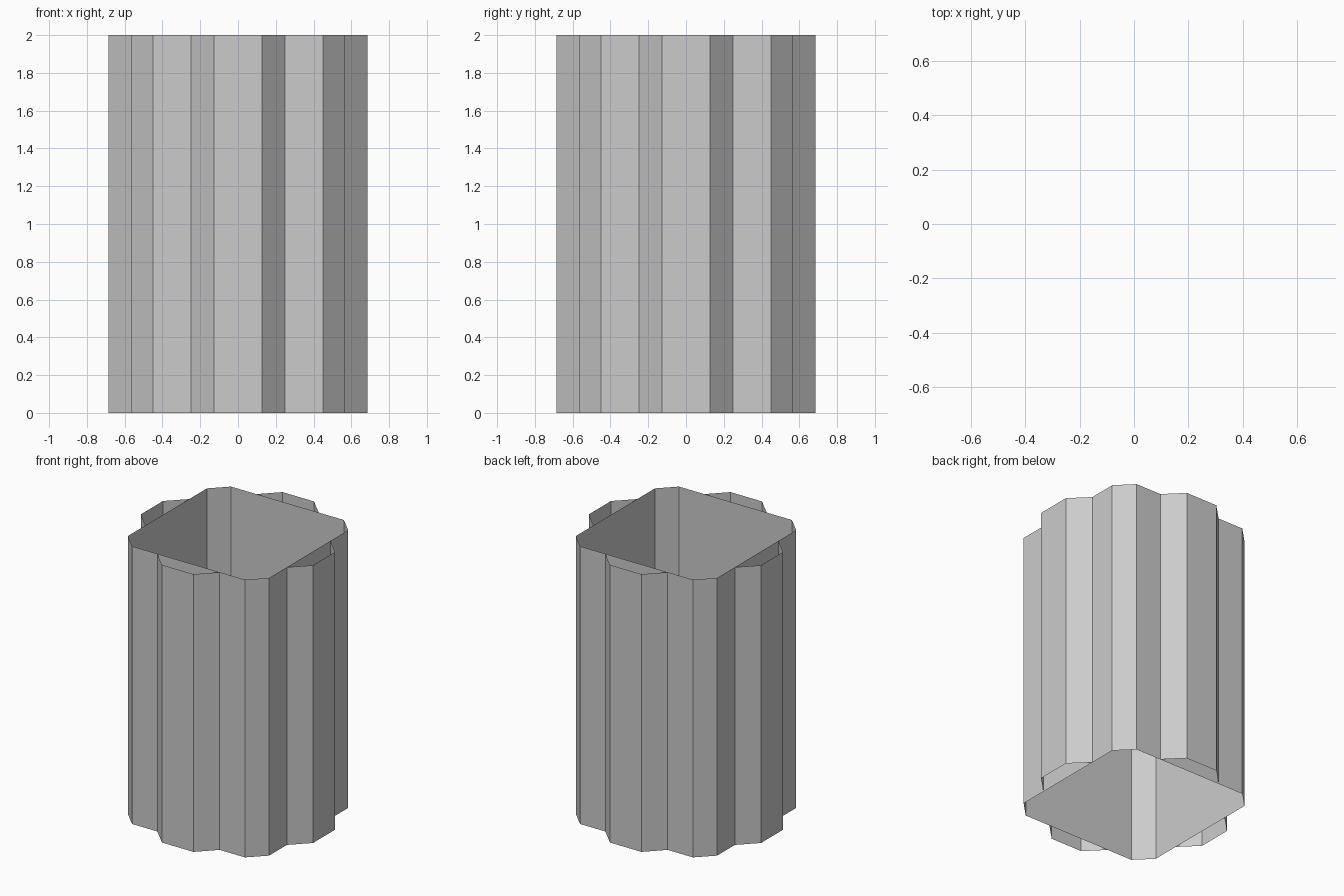
import bpy
from math import cos, sin, pi

if "Cube" in bpy.data.objects:
    bpy.data.objects.remove(bpy.data.objects["Cube"])

HEIGHT = 2.0


def wall(name, profile, closed):
    """Raise a flat outline into an open-ended, paper-thin wall."""
    n = len(profile)
    verts = [(x, y, z) for z in (0.0, HEIGHT) for x, y in profile]
    faces = []
    for i in range(n if closed else n - 1):
        j = (i + 1) % n
        faces.append((i, j, j + n, i + n))
    mesh = bpy.data.meshes.new(name)
    mesh.from_pydata(verts, [], faces)
    obj = bpy.data.objects.new(name, mesh)
    bpy.context.collection.objects.link(obj)
    return obj


def quarter_turn(points, k):
    c, s = cos(k * pi / 2), sin(k * pi / 2)
    return [(c * x - s * y, s * x + c * y) for x, y in points]


# Square tube with chamfered corners, open at both ends
SIDE, CORNER = 0.563, 0.45
outline = []
for k in range(4):
    outline += quarter_turn([(-CORNER, -SIDE), (CORNER, -SIDE)], k)
wall("square_tube", outline, True)

# Three-sided rib on each face of the tube
rib = [(-0.248, -SIDE), (-0.126, -0.686), (0.126, -0.686), (0.248, -SIDE)]
for k, side in enumerate(("front", "right", "back", "left")):
    wall(side + "_rib", quarter_turn(rib, k), False)
